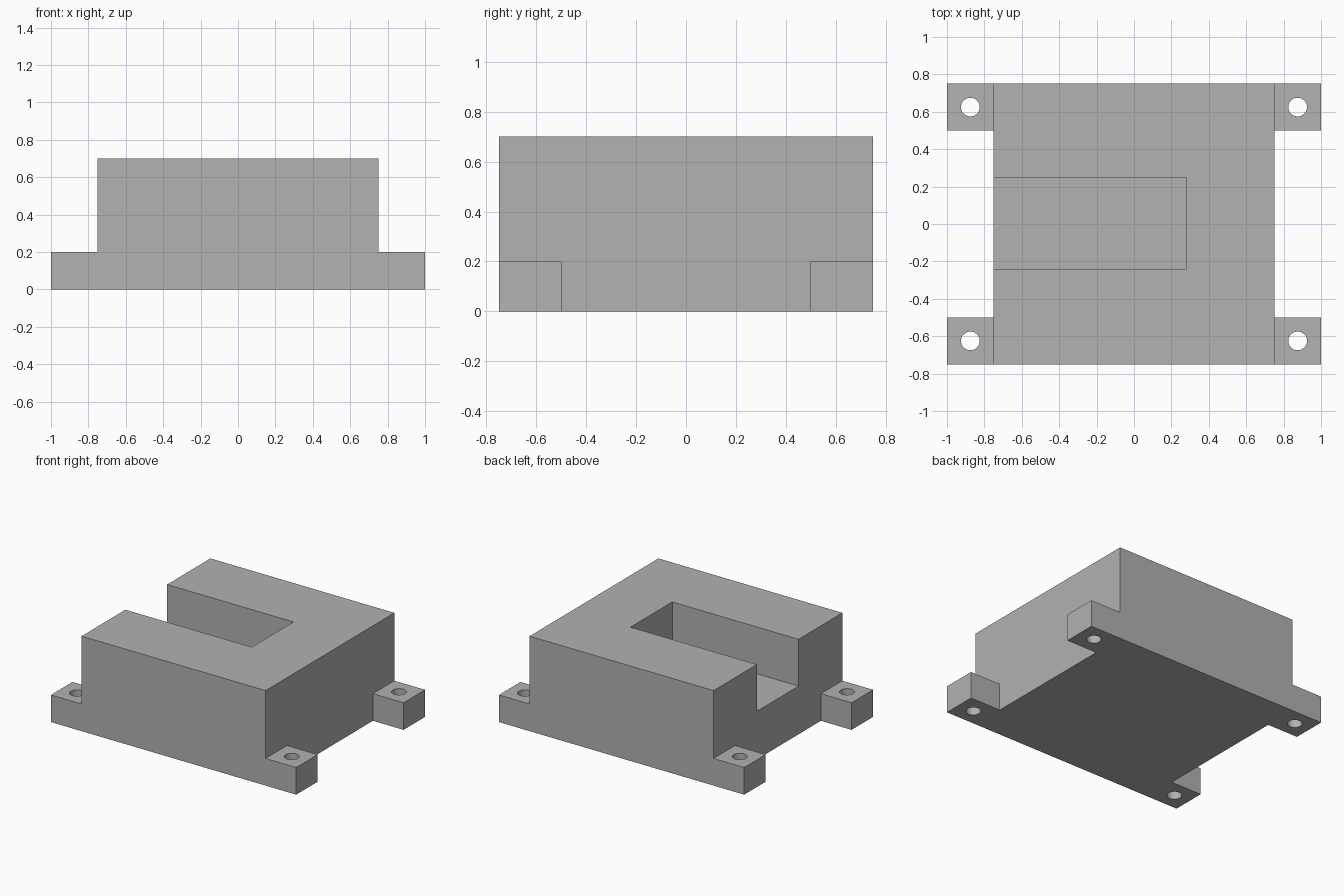
import bpy
import bmesh
import math

cube = bpy.data.objects.get("Cube")
if cube:
    bpy.data.objects.remove(cube, do_unlink=True)

HALF_DEPTH = 0.75
BODY_X, BODY_TOP = 0.75, 0.7
TAB_X, TAB_TOP, TAB_INNER_Y = 1.0, 0.2, 0.5

grey = bpy.data.materials.new("plain grey")
grey.use_nodes = True
colour = (0.445, 0.445, 0.445, 1)
grey.diffuse_color = colour
grey.node_tree.nodes["Principled BSDF"].inputs["Base Color"].default_value = colour


def prism(name, outline, axis, low, high):
    """Extrude an outline along y (points are x, z) or z (points are x, y)."""
    bm = bmesh.new()
    place = (lambda a, b: (a, low, b)) if axis == "y" else (lambda a, b: (a, b, low))
    face = bm.faces.new([bm.verts.new(place(a, b)) for a, b in outline])
    top = bmesh.ops.extrude_face_region(bm, geom=[face])["geom"]
    move = (0, high - low, 0) if axis == "y" else (0, 0, high - low)
    bmesh.ops.translate(bm, vec=move,
                        verts=[g for g in top if isinstance(g, bmesh.types.BMVert)])
    bmesh.ops.recalc_face_normals(bm, faces=bm.faces)
    mesh = bpy.data.meshes.new(name)
    bm.to_mesh(mesh)
    bm.free()
    mesh.materials.append(grey)
    obj = bpy.data.objects.new(name, mesh)
    bpy.context.collection.objects.link(obj)
    return obj


def rectangle(x0, x1, y0, y1):
    return [(x0, y0), (x1, y0), (x1, y1), (x0, y1)]


def circle(cx, cy, radius, sides=48):
    angles = [math.tau * i / sides for i in range(sides)]
    return [(cx + radius * math.cos(a), cy + radius * math.sin(a)) for a in angles]


def cut(target, cutter):
    """Subtract the cutter, then remove it."""
    cutter.hide_render = True
    mod = target.modifiers.new("cut", "BOOLEAN")
    mod.operation, mod.solver, mod.object = "DIFFERENCE", "EXACT", cutter
    bpy.context.view_layer.objects.active = target
    bpy.ops.object.modifier_apply(modifier=mod.name)
    bpy.data.objects.remove(cutter, do_unlink=True)


# Stepped block: wide flange below, narrower body above
half = [(TAB_X, 0), (TAB_X, TAB_TOP), (BODY_X, TAB_TOP), (BODY_X, BODY_TOP)]
outline = half + [(-x, z) for x, z in reversed(half)]
block = prism("mounting_block", outline, "y", -HALF_DEPTH, HALF_DEPTH)

# Clear the flange between the corner tabs
for side in (-1, 1):
    x0, x1 = sorted((side * BODY_X, side * (TAB_X + 0.1)))
    notch = rectangle(x0, x1, -TAB_INNER_Y, TAB_INNER_Y)
    cut(block, prism("notch_cutter", notch, "z", -0.1, 0.4))

# Slot in the top, open on one side
slot = rectangle(-BODY_X - 0.1, 0.28, -0.24, 0.246)
cut(block, prism("slot_cutter", slot, "z", 0.355, BODY_TOP + 0.1))

# Screw holes through the four tabs
for sx in (-1, 1):
    for sy in (-1, 1):
        hole = circle(sx * 0.875, sy * 0.625, 0.05)
        cut(block, prism("hole_cutter", hole, "z", -0.1, 0.3))

# Smooth hole walls, sharp edges elsewhere
bpy.ops.object.select_all(action="DESELECT")
block.select_set(True)
bpy.context.view_layer.objects.active = block
bpy.ops.object.shade_smooth_by_angle(angle=math.radians(30))
